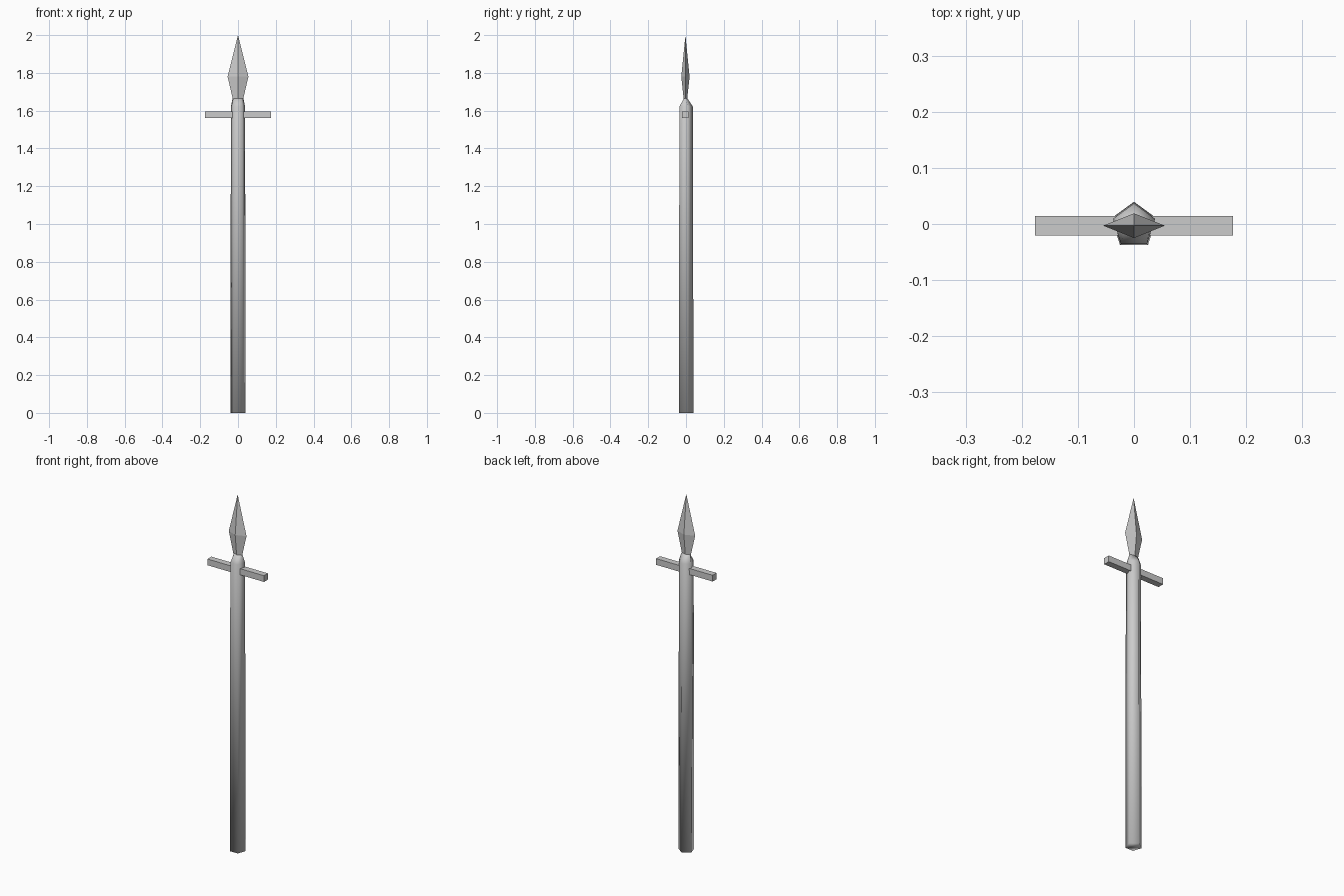
import bpy, bmesh, math

if "Cube" in bpy.data.objects:
    bpy.data.objects.remove(bpy.data.objects["Cube"])

YC = -0.003  # depth of the weapon's axis


def ring(n, rx, ry, z, start):
    return [(rx * math.cos(start + i * math.tau / n),
             YC + ry * math.sin(start + i * math.tau / n), z) for i in range(n)]


def loft(name, rings, tip=None, smooth=False):
    """Skin a stack of equal rings; close with caps or with a pointed tip."""
    bm = bmesh.new()
    vs = [[bm.verts.new(p) for p in r] for r in rings]
    n = len(vs[0])
    for a, b in zip(vs, vs[1:]):
        for i in range(n):
            j = (i + 1) % n
            bm.faces.new((a[i], a[j], b[j], b[i]))
    bm.faces.new(vs[0][::-1])
    if tip:
        t = bm.verts.new(tip)
        for i in range(n):
            bm.faces.new((vs[-1][i], vs[-1][(i + 1) % n], t))
    else:
        bm.faces.new(vs[-1])
    bmesh.ops.recalc_face_normals(bm, faces=bm.faces[:])
    for f in bm.faces:
        f.smooth = smooth
    me = bpy.data.meshes.new(name)
    bm.to_mesh(me)
    bm.free()
    ob = bpy.data.objects.new(name, me)
    bpy.context.collection.objects.link(ob)
    return ob


# Five-sided shaft, slightly tapered, pinched into a flat socket
up = math.pi / 2
loft("shaft", [ring(5, 0.0425, 0.0425, 0.0, up),
               ring(5, 0.0395, 0.0395, 1.622, up),
               ring(5, 0.030, 0.010, 1.665, up)], smooth=True)

# Diamond-section blade
loft("spearhead", [ring(4, 0.027, 0.009, 1.66, 0),
                   ring(4, 0.055, 0.022, 1.78, 0)], tip=(0, YC, 2.0))

# Square crossbar passing through the shaft
bpy.ops.mesh.primitive_cube_add(size=1, location=(0, YC, 1.579))
bar = bpy.context.object
bar.name = "crossbar"
bar.scale = (0.352, 0.035, 0.035)
